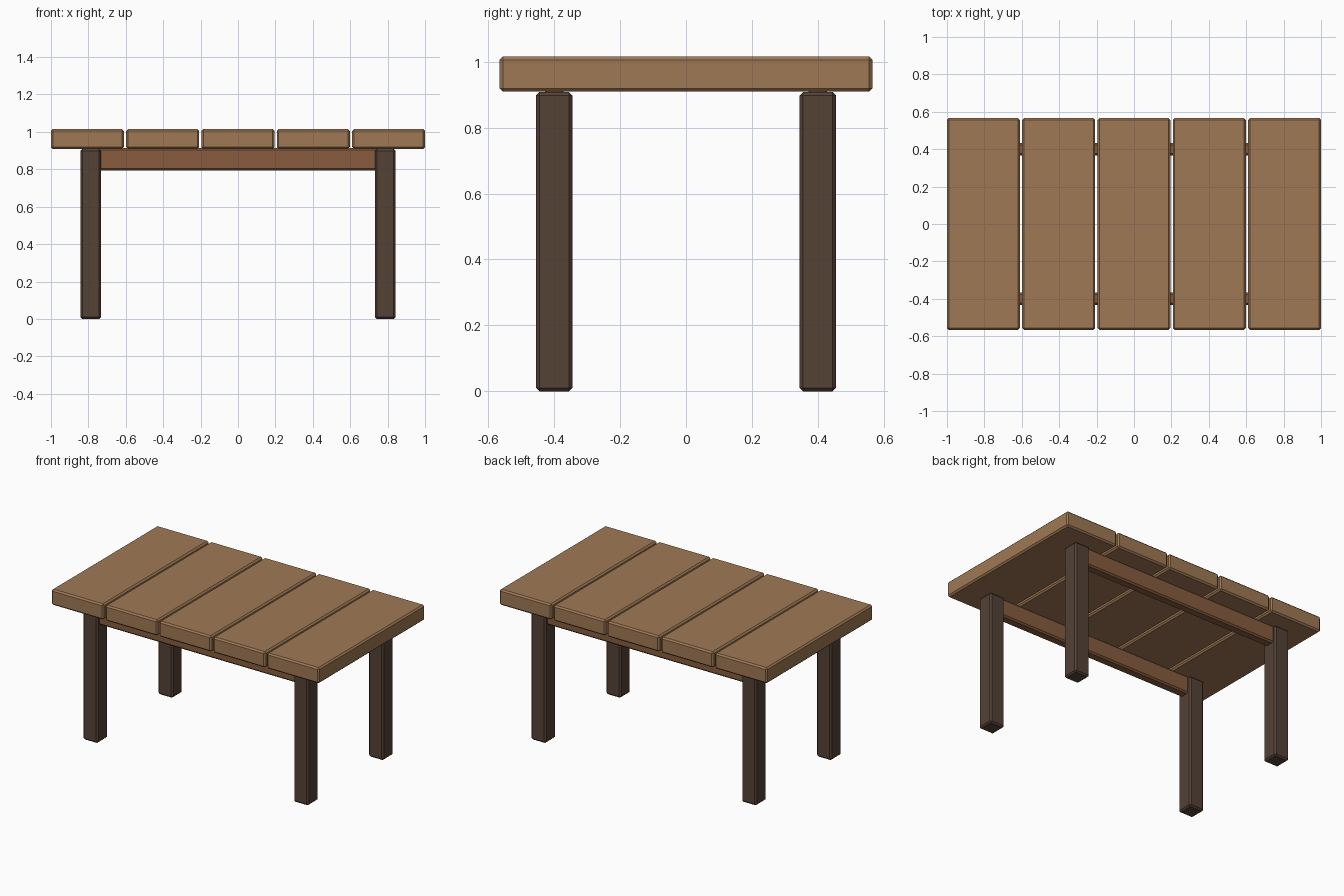
import bpy

if "Cube" in bpy.data.objects:
    bpy.data.objects.remove(bpy.data.objects["Cube"])


def material(name, color):
    mat = bpy.data.materials.new(name)
    mat.diffuse_color = (*color, 1)
    mat.use_nodes = True
    mat.node_tree.nodes["Principled BSDF"].inputs["Base Color"].default_value = mat.diffuse_color
    return mat


def beveled_box(name, center, size, mat, bevel=0.01):
    bpy.ops.mesh.primitive_cube_add(size=1, location=center)
    obj = bpy.context.object
    obj.name = name
    obj.scale = size
    bpy.ops.object.transform_apply(location=False, rotation=False, scale=True)
    mod = obj.modifiers.new("chamfer", 'BEVEL')
    mod.width = bevel
    mod.segments = 1
    obj.data.materials.append(mat)
    return obj


top_wood = material("top_wood", (0.35, 0.19, 0.09))
rail_wood = material("rail_wood", (0.242, 0.107, 0.048))
leg_wood = material("leg_wood", (0.089, 0.054, 0.037))

# Table top: five planks with narrow gaps
plank_width, pitch = 0.39, 0.4025
for i in range(5):
    beveled_box(f"plank_{i + 1}", ((i - 2) * pitch, 0, 0.962),
                (plank_width, 1.132, 0.106), top_wood)

# Long rails under the top, each with a leg at both ends
for side, sy in (("front", -1), ("back", 1)):
    beveled_box(f"{side}_rail", (0, sy * 0.4, 0.854),
                (1.6, 0.066, 0.12), rail_wood)
    for end, sx in (("left", -1), ("right", 1)):
        beveled_box(f"{side}_{end}_leg", (sx * 0.787, sy * 0.4, 0.454),
                    (0.11, 0.11, 0.908), leg_wood)
